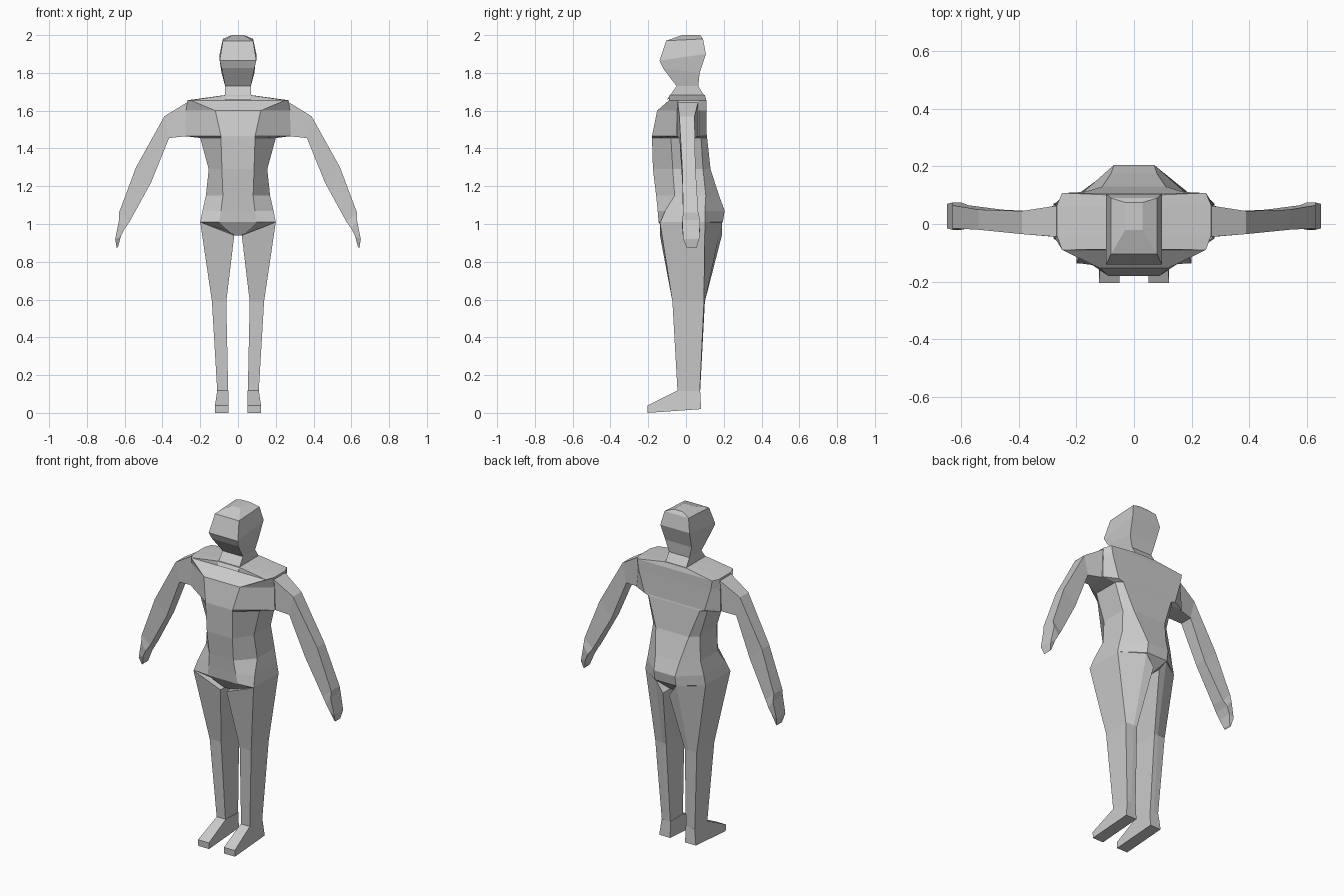
import bpy, bmesh

grey = bpy.data.materials.new("plain grey")
grey.diffuse_color = (0.6, 0.6, 0.6, 1)


def loft(name, rings, mirror=False):
    """Skin equal-length rings of points, cap both ends, optionally mirror in x."""
    bm = bmesh.new()
    loops = [[bm.verts.new(p) for p in ring] for ring in rings]
    n = len(loops[0])
    for a, b in zip(loops, loops[1:]):
        for i in range(n):
            j = (i + 1) % n
            bm.faces.new((a[i], a[j], b[j], b[i]))
    bm.faces.new(loops[0][::-1])
    bm.faces.new(loops[-1])
    bmesh.ops.recalc_face_normals(bm, faces=bm.faces)
    mesh = bpy.data.meshes.new(name)
    bm.to_mesh(mesh)
    bm.free()
    mesh.materials.append(grey)
    obj = bpy.data.objects.new(name, mesh)
    bpy.context.collection.objects.link(obj)
    if mirror:
        obj.modifiers.new("mirror", 'MIRROR')
    return obj


def torso_ring(z, front_w, front_y, side_w, side_f, side_b, back_w, back_y):
    half = [(front_w, front_y), (side_w, side_f), (side_w, side_b), (back_w, back_y)]
    pts = half + [(-x, y) for x, y in reversed(half)]
    return [(x, y, z) for x, y in pts]


# Torso: crotch, hips, waist, chest, shoulder block, neck base
loft("torso", [torso_ring(*r) for r in [
    (0.94, 0.025, -0.10, 0.04, -0.06, 0.06, 0.025, 0.12),
    (1.01, 0.10, -0.145, 0.20, -0.135, 0.10, 0.07, 0.195),
    (1.07, 0.09, -0.15, 0.188, -0.11, 0.10, 0.07, 0.205),
    (1.15, 0.08, -0.158, 0.17, -0.06, 0.105, 0.08, 0.175),
    (1.29, 0.085, -0.175, 0.155, -0.07, 0.09, 0.11, 0.13),
    (1.455, 0.09, -0.18, 0.20, -0.08, 0.08, 0.17, 0.112),
    (1.465, 0.09, -0.18, 0.28, -0.05, 0.07, 0.20, 0.11),
    (1.60, 0.12, -0.153, 0.275, -0.048, 0.068, 0.24, 0.108),
    (1.655, 0.25, -0.09, 0.268, -0.04, 0.065, 0.25, 0.108),
    (1.682, 0.068, -0.088, 0.072, -0.04, 0.06, 0.07, 0.10),
]])

# Neck and head: front z, front y, back z, back y, half width
loft("head", [[(-w, yf, zf), (w, yf, zf), (w, yb, zb), (-w, yb, zb)]
              for zf, yf, zb, yb, w in [
    (1.66, -0.10, 1.675, 0.10, 0.07),
    (1.73, -0.05, 1.73, 0.065, 0.068),
    (1.825, -0.122, 1.80, 0.072, 0.087),
    (1.865, -0.14, 1.90, 0.105, 0.097),
    (1.97, -0.105, 1.98, 0.09, 0.08),
    (2.0, -0.02, 2.0, 0.075, 0.03),
]])

# Arms and hands: outer x, z, inner x, z, front y, back y
loft("arms", [[(xo, yf, zo), (xo, yb, zo), (xi, yb, zi), (xi, yf, zi)]
              for xo, zo, xi, zi, yf, yb in [
    (0.26, 1.65, 0.27, 1.465, -0.045, 0.065),
    (0.39, 1.57, 0.365, 1.455, -0.035, 0.045),
    (0.54, 1.30, 0.46, 1.22, -0.02, 0.05),
    (0.63, 1.06, 0.575, 1.01, -0.015, 0.065),
    (0.63, 1.02, 0.60, 0.975, -0.02, 0.075),
    (0.65, 0.92, 0.62, 0.935, -0.015, 0.07),
    (0.642, 0.872, 0.635, 0.88, 0.005, 0.055),
]], mirror=True)

# Legs: inner x, z, outer x, z, front y, outer back y, back ridge x, y, z
loft("legs", [[(xi, yf, zi), (xo, yf, zo), (xo, ys, zo), (xr, yr, zr), (xi, yr, zi)]
              for xi, zi, xo, zo, yf, ys, xr, yr, zr in [
    (0.02, 0.94, 0.20, 1.01, -0.138, 0.10, 0.07, 0.19, 1.01),
    (0.062, 0.59, 0.138, 0.59, -0.072, 0.095, 0.085, 0.10, 0.59),
    (0.052, 0.115, 0.11, 0.115, -0.045, 0.073, 0.08, 0.075, 0.115),
]], mirror=True)

# Feet: wedge side profile skinned from the inner to the outer side
profile = [(-0.045, 0.118), (0.075, 0.115), (0.08, 0.02), (-0.203, 0.0), (-0.205, 0.038)]
inner = [(0.05, y, z) for y, z in profile]
outer = [(0.11 if z > 0.1 else 0.122, y, z) for y, z in profile]
loft("feet", [inner, outer], mirror=True)
